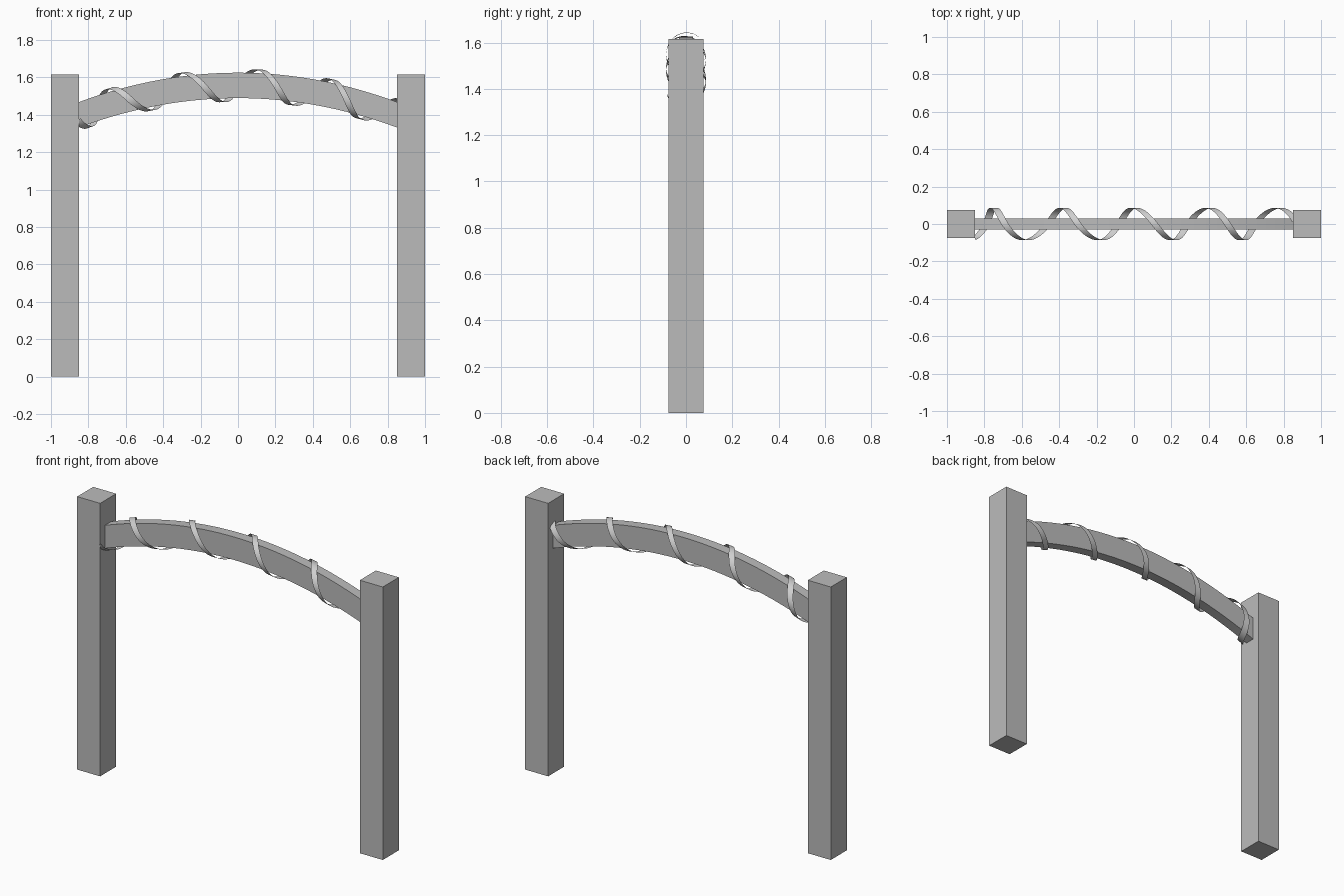
import bpy, bmesh, math

cube = bpy.data.objects.get("Cube")
if cube:
    bpy.data.objects.remove(cube, do_unlink=True)

SPAN = 0.85      # inner face of the posts
HEIGHT = 1.615


def material(name, value):
    mat = bpy.data.materials.new(name)
    mat.use_nodes = True
    color = (value, value, value, 1)
    mat.diffuse_color = color
    mat.node_tree.nodes["Principled BSDF"].inputs["Base Color"].default_value = color
    return mat


def finish(name, bm, mat, smooth=False):
    mesh = bpy.data.meshes.new(name)
    bm.to_mesh(mesh)
    bm.free()
    mesh.materials.append(mat)
    obj = bpy.data.objects.new(name, mesh)
    bpy.context.collection.objects.link(obj)
    if smooth:
        bpy.ops.object.select_all(action='DESELECT')
        obj.select_set(True)
        bpy.context.view_layer.objects.active = obj
        bpy.ops.object.shade_smooth_by_angle(angle=math.radians(35))
    return obj


def loft(rings, closed):
    """Skin a row of cross-sections, capping the ends of closed ones."""
    bm = bmesh.new()
    rows = [[bm.verts.new(p) for p in ring] for ring in rings]
    count = len(rows[0])
    for a, b in zip(rows, rows[1:]):
        for i in range(count if closed else count - 1):
            j = (i + 1) % count
            bm.faces.new((a[i], a[j], b[j], b[i]))
    if closed:
        bm.faces.new(rows[0])
        bm.faces.new(rows[-1])
        bmesh.ops.recalc_face_normals(bm, faces=bm.faces)
    return bm


def arch_z(x):
    return 1.557 - 0.157 * (x / SPAN) ** 2


grey = material("post grey", 0.5)
light = material("ribbon light grey", 0.62)

# Square posts
for name, side in (("left_post", 1), ("right_post", -1)):
    bm = bmesh.new()
    bmesh.ops.create_cube(bm, size=1)
    bmesh.ops.scale(bm, vec=(0.15, 0.15, HEIGHT), verts=bm.verts)
    bmesh.ops.translate(bm, vec=(side * 0.925, 0, HEIGHT / 2), verts=bm.verts)
    finish(name, bm, grey)

# Arched beam
rings = []
for i in range(33):
    x = -SPAN + 2 * SPAN * i / 32
    z = arch_z(x)
    rings.append([(x, y, z + dz) for y, dz in
                  ((-0.03, -0.068), (0.03, -0.068), (0.03, 0.068), (-0.03, 0.068))])
finish("arched_beam", loft(rings, True), grey, True)

# Ribbon wound round the beam: x at each quarter turn (front, bottom, back, top)
quarters = [-0.87, -0.79, -0.75, -0.69, -0.58, -0.46, -0.38, -0.30, -0.18, -0.08,
            0.0, 0.11, 0.21, 0.29, 0.40, 0.50, 0.58, 0.65, 0.77, 0.87]


def ribbon_x(q):
    i = min(int(q), len(quarters) - 2)
    t = q - i
    p0, p1, p2, p3 = (quarters[max(0, min(k, len(quarters) - 1))]
                      for k in range(i - 1, i + 3))
    return 0.5 * (2 * p1 + (p2 - p0) * t + (2 * p0 - 5 * p1 + 4 * p2 - p3) * t ** 2
                  + (3 * p1 - p0 - 3 * p2 + p3) * t ** 3)


rings = []
steps = 12
for s in range(2, (len(quarters) - 1) * steps):
    q = s / steps
    angle = q * math.pi / 2
    center = ribbon_x(q)
    ring = []
    for offset in (-0.02, 0.02):
        x = max(-SPAN, min(SPAN, center + offset))
        ring.append((x, -0.086 * math.cos(angle),
                     arch_z(x) - 0.088 * math.sin(angle)))
    if ring[1][0] - ring[0][0] > 0.004:
        rings.append(ring)
bm = loft(rings, False)
# Turn the strip so that its faces look away from the beam
for f in bm.faces:
    c = f.calc_center_median()
    if f.normal.length == 0:
        f.normal_update()
    if f.normal.y * c.y + f.normal.z * (c.z - arch_z(c.x)) < 0:
        f.normal_flip()
finish("spiral_ribbon", bm, light, True)
